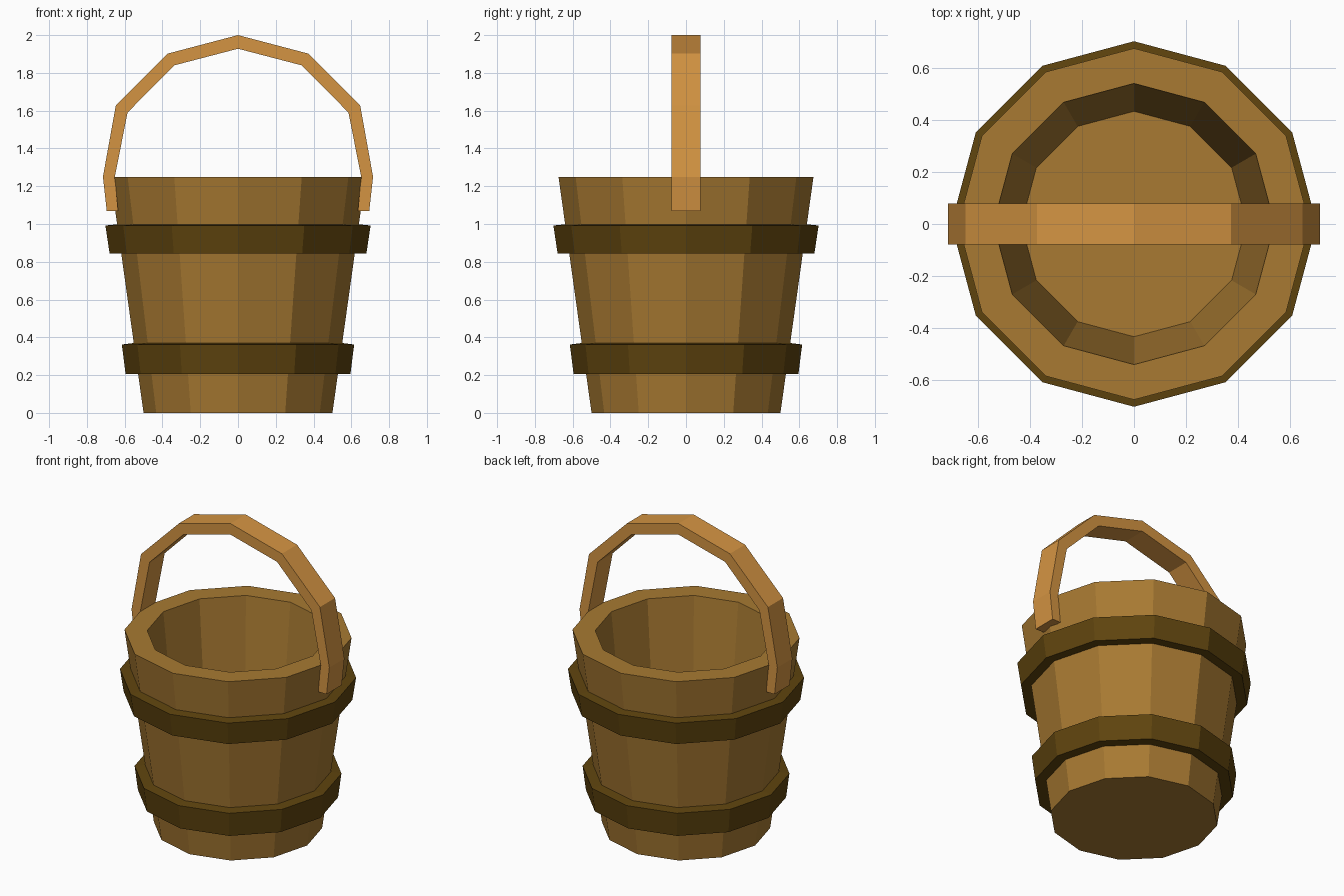
import bpy, math

if "Cube" in bpy.data.objects:
    bpy.data.objects.remove(bpy.data.objects["Cube"])


def material(name, rgb):
    m = bpy.data.materials.new(name)
    lin = [((c / 255 + 0.055) / 1.055) ** 2.4 for c in rgb]
    m.diffuse_color = (*lin, 1)
    m.use_nodes = True
    m.node_tree.nodes["Principled BSDF"].inputs["Base Color"].default_value = m.diffuse_color
    return m


WOOD = material("bucket wood", (168, 122, 50))
BAND = material("dark band", (95, 68, 14))
HANDLE = material("light handle wood", (212, 148, 66))
SIDES = 12


def add_mesh(name, verts, faces, mat):
    me = bpy.data.meshes.new(name)
    me.from_pydata(verts, [], faces)
    me.materials.append(mat)
    me.update()
    ob = bpy.data.objects.new(name, me)
    bpy.context.collection.objects.link(ob)
    return ob


def lathe(name, profile, mat, closed):
    """Revolve (radius, z) points; closed loops the profile, otherwise both ends are capped."""
    n = len(profile)
    verts = [(r * math.cos(2 * math.pi * k / SIDES), r * math.sin(2 * math.pi * k / SIDES), z)
             for r, z in profile for k in range(SIDES)]
    faces = []
    for i in range(n if closed else n - 1):
        a, b = i * SIDES, (i + 1) % n * SIDES
        for k in range(SIDES):
            q = (k + 1) % SIDES
            faces.append((a + k, a + q, b + q, b + k))
    if not closed:
        faces.append(tuple(reversed(range(SIDES))))
        faces.append(tuple((n - 1) * SIDES + k for k in range(SIDES)))
    return add_mesh(name, verts, faces, mat)


# Tapered bucket: outer wall, rim, inner wall, floor
lathe("bucket", [(0.5, 0), (0.675, 1.25), (0.54, 1.25), (0.433, 0.2)], WOOD, False)

# Two bands wrapped around the outside
lathe("lower_band", [(0.51, 0.205), (0.595, 0.205), (0.615, 0.362), (0.535, 0.372)], BAND, True)
lathe("upper_band", [(0.60, 0.845), (0.68, 0.845), (0.702, 0.992), (0.62, 1.0)], BAND, True)

# Arched handle: half the outline mirrored, given a rectangular section
outer = [(0.695, 1.07), (0.715, 1.25), (0.647, 1.627), (0.372, 1.902), (0, 2.0)]
inner = [(0.635, 1.07), (0.652, 1.25), (0.585, 1.59), (0.337, 1.84), (0, 1.928)]


def full(half):
    return half + [(-x, z) for x, z in reversed(half[:-1])]


verts = []
for (ox, oz), (ix, iz) in zip(full(outer), full(inner)):
    verts += [(ox, -0.078, oz), (ox, 0.078, oz), (ix, 0.078, iz), (ix, -0.078, iz)]
last = len(verts) - 4
faces = [(3, 2, 1, 0), (last, last + 1, last + 2, last + 3)]
for s in range(0, last, 4):
    for k in range(4):
        q = (k + 1) % 4
        faces.append((s + k, s + q, s + 4 + q, s + 4 + k))
add_mesh("handle", verts, faces, HANDLE)
